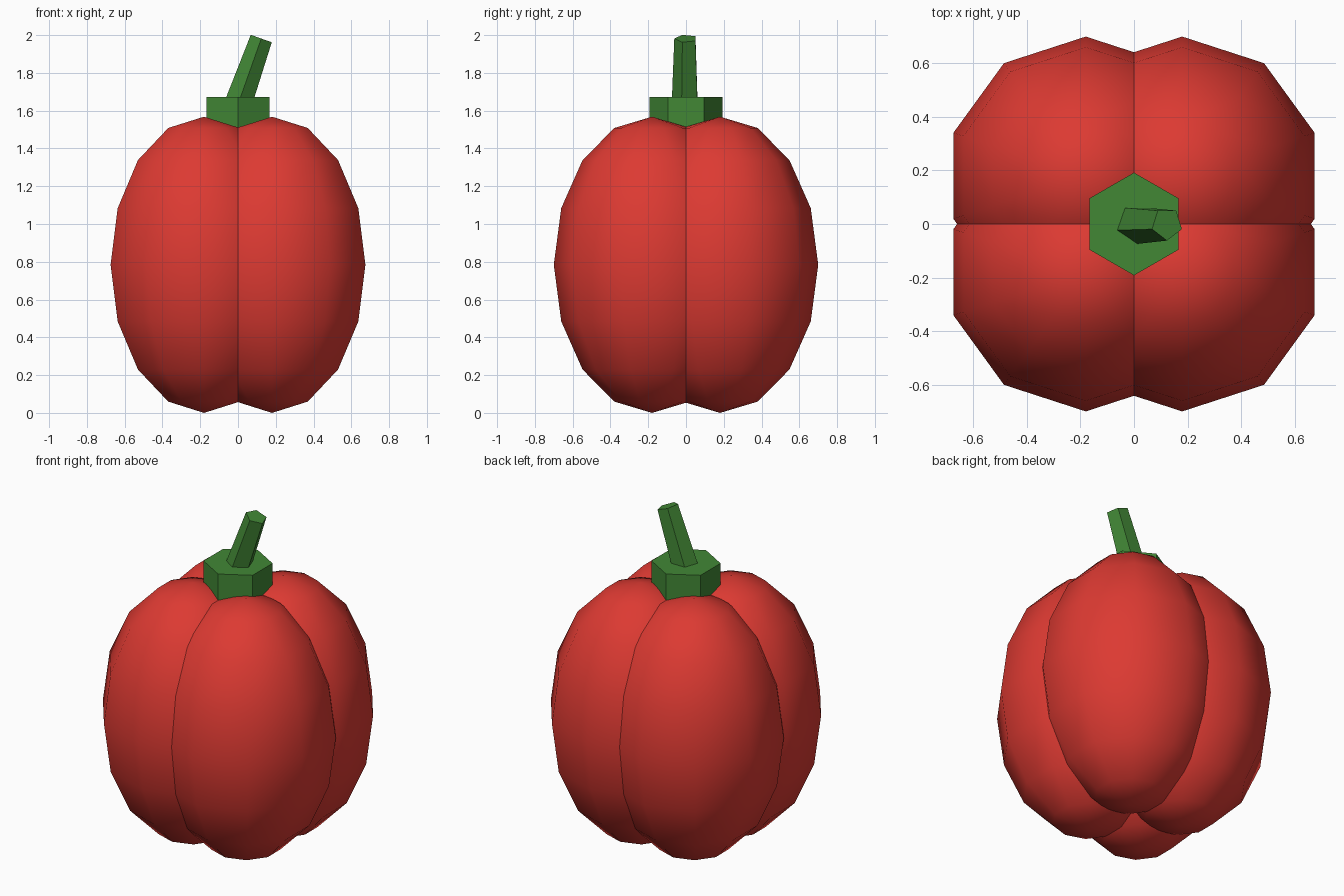
import bpy
import bmesh
from math import sin, cos, pi, radians
from mathutils import Matrix, Vector

old = bpy.data.objects.get("Cube")
if old:
    bpy.data.objects.remove(old, do_unlink=True)


def make_material(name, rgb):
    mat = bpy.data.materials.new(name)
    mat.use_nodes = True
    colour = (*rgb, 1.0)
    mat.diffuse_color = colour
    mat.node_tree.nodes["Principled BSDF"].inputs["Base Color"].default_value = colour
    return mat


def lathe(name, profile, sides, mat, start=pi / 2, smooth=False):
    """Turn (radius, z) points around z; zero radius makes a pole, open ends are capped."""
    bm = bmesh.new()
    rings = []
    for r, z in profile:
        count = sides if r > 0 else 1
        rings.append([bm.verts.new((r * cos(start + 2 * pi * i / sides),
                                    r * sin(start + 2 * pi * i / sides), z))
                      for i in range(count)])
    for low, high in zip(rings, rings[1:]):
        for i in range(sides):
            j = (i + 1) % sides
            corners = [low[i % len(low)], low[j % len(low)],
                       high[j % len(high)], high[i % len(high)]]
            bm.faces.new(list(dict.fromkeys(corners)))
    for ring in (rings[0], rings[-1]):
        if len(ring) > 1:
            bm.faces.new(ring)
    bmesh.ops.recalc_face_normals(bm, faces=bm.faces)
    for face in bm.faces:
        face.smooth = smooth
    mesh = bpy.data.meshes.new(name)
    bm.to_mesh(mesh)
    bm.free()
    mesh.materials.append(mat)
    obj = bpy.data.objects.new(name, mesh)
    bpy.context.collection.objects.link(obj)
    return obj


red = make_material("pepper red", (0.72, 0.042, 0.032))
green = make_material("stem green", (0.054, 0.242, 0.036))

# Four overlapping ellipsoid lobes
RADIUS, HALF_HEIGHT, OFFSET, STACKS = 0.52, 0.784, 0.18, 8
angles = [pi * k / STACKS - pi / 2 for k in range(STACKS + 1)]
ellipse = [(RADIUS * cos(a) if 0 < k < STACKS else 0, HALF_HEIGHT * sin(a))
           for k, a in enumerate(angles)]
for side, sx in (("left", 1), ("right", -1)):
    for end, sy in (("front", -1), ("back", 1)):
        # A vertex faces outward along y on each lobe
        lobe = lathe(f"{end}_{side}_lobe", ellipse, 10, red, sy * pi / 2, smooth=True)
        lobe.location = (sx * OFFSET, sy * OFFSET, HALF_HEIGHT)

# Hexagonal cap where the stem joins
lathe("stem_cap", [(0.192, 1.47), (0.192, 1.672)], 6, green)

# Tapered five-sided stem leaning to the left
stem = lathe("stem", [(0.077, 0), (0.062, 0.405)], 5, green, -pi / 2)
stem.matrix_world = (Matrix.Translation(Vector((-0.012, 0, 1.6)))
                     @ Matrix.Rotation(radians(19.5), 4, "Y"))
